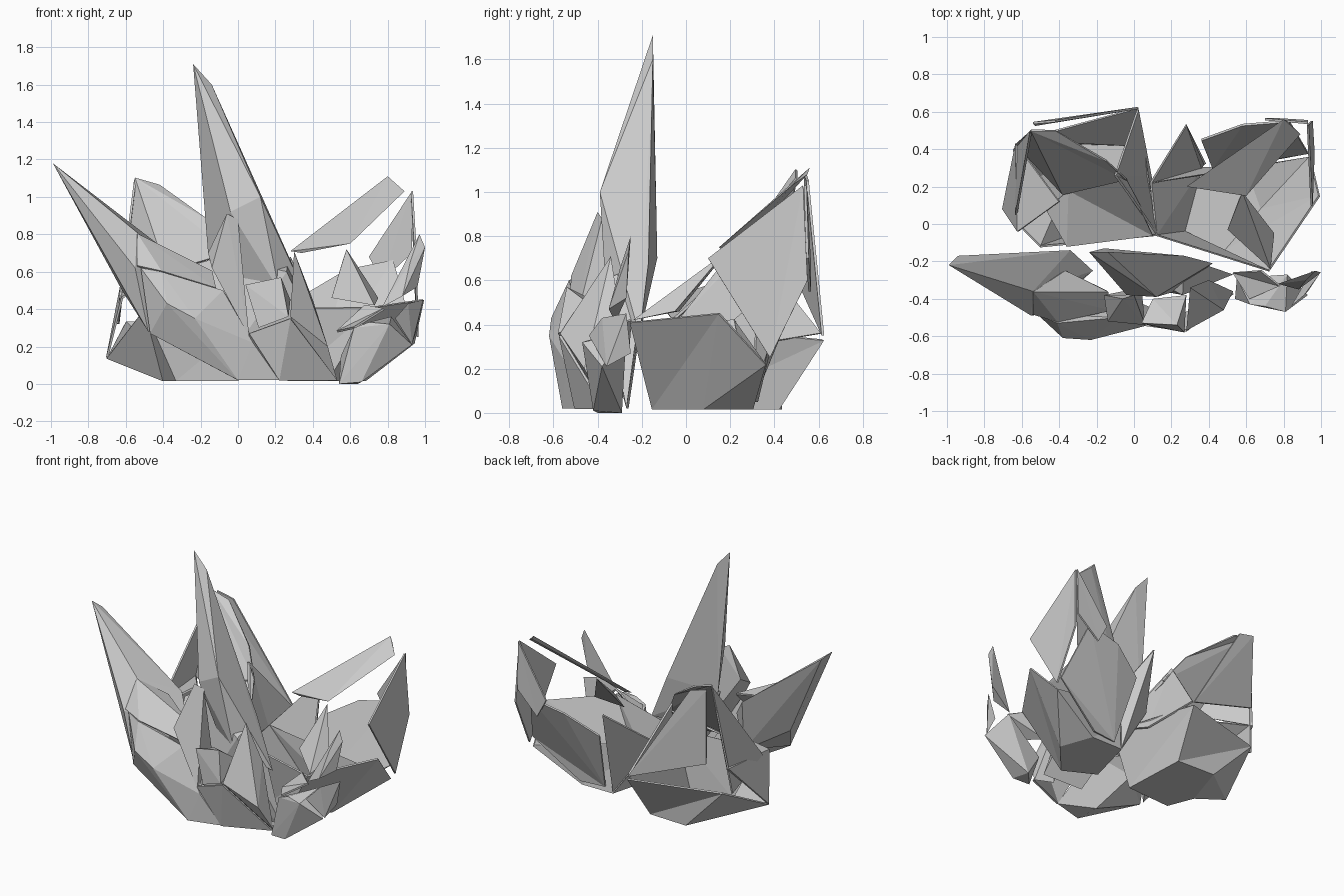
import bpy, bmesh


def make_object(name, bm):
    mesh = bpy.data.meshes.new(name)
    bm.normal_update()
    bm.to_mesh(mesh)
    bm.free()
    ob = bpy.data.objects.new(name, mesh)
    bpy.context.collection.objects.link(ob)
    return ob


def thicken(ob, thick=0.012):
    mod = ob.modifiers.new("thickness", "SOLIDIFY")
    mod.thickness = thick
    mod.offset = 0
    return ob


def shard(name, pts):
    """Solid crystal: convex hull of a few corners."""
    bm = bmesh.new()
    verts = [bm.verts.new(p) for p in pts]
    res = bmesh.ops.convex_hull(bm, input=verts)
    spare = {v for v in res["geom_interior"] + res["geom_unused"]
             if isinstance(v, bmesh.types.BMVert)}
    bmesh.ops.delete(bm, geom=list(spare), context="VERTS")
    return make_object(name, bm)


def plate(name, pts):
    """Thin broken sheet, fanned from its first corner."""
    bm = bmesh.new()
    v = [bm.verts.new(p) for p in pts]
    for a, b in zip(v[1:], v[2:]):
        bm.faces.new((v[0], a, b))
    return thicken(make_object(name, bm))


def bowl(name, floor, rim, z=0.02):
    """Open faceted base: flat floor and outward leaning walls."""
    bm = bmesh.new()
    low = [bm.verts.new((x, y, z)) for x, y in floor]
    top = [bm.verts.new(p) for p in rim]
    bm.faces.new(low[::-1])
    n = len(low)
    for i in range(n):
        j = (i + 1) % n
        bm.faces.new((low[i], low[j], top[j]))
        bm.faces.new((low[i], top[j], top[i]))
    return thicken(make_object(name, bm))


# Back right cluster: open base and upright sheets
bowl("back_right_base",
     [(0.27, -0.04), (0.48, -0.15), (0.68, 0.08), (0.60, 0.30), (0.36, 0.30)],
     [(0.12, -0.06, 0.40), (0.72, -0.25, 0.41), (0.99, 0.15, 0.45),
      (0.94, 0.36, 0.22), (0.09, 0.22, 0.42)])
plate("back_right_rear_wall",
      [(0.42, 0.30, 0.05), (0.60, 0.32, 0.05), (0.93, 0.38, 0.30),
       (0.83, 0.55, 0.66), (0.58, 0.53, 0.61), (0.36, 0.45, 0.48)])
plate("back_right_left_wall",
      [(0.36, 0.30, 0.03), (0.09, 0.22, 0.42), (0.28, 0.53, 0.68),
       (0.38, 0.32, 0.45)])
shard("back_right_blade",
      [(0.28, 0.20, 0.71), (0.80, 0.56, 1.11), (0.89, 0.48, 1.03),
       (0.60, 0.15, 0.75), (0.82, 0.55, 1.08), (0.34, 0.20, 0.70)])
plate("back_right_side_blade",
      [(0.93, 0.53, 1.03), (0.95, 0.10, 0.70), (0.96, 0.38, 0.25),
       (0.95, 0.55, 0.60)])
plate("back_right_rear_blade",
      [(0.93, 0.54, 1.03), (0.70, 0.56, 0.68), (0.77, 0.56, 0.55),
       (0.93, 0.55, 0.70)])
shard("back_right_inner_shard",
      [(0.58, 0.17, 0.72), (0.75, -0.05, 0.46), (0.73, -0.24, 0.42),
       (0.50, -0.03, 0.46), (0.56, 0.13, 0.66)])

# Back left cluster: open base with leaning sheets
bowl("back_left_base",
     [(-0.33, -0.06), (0.00, -0.04), (-0.02, 0.42), (-0.30, 0.43), (-0.40, 0.12)],
     [(-0.50, -0.12, 0.40), (0.12, -0.06, 0.40), (0.02, 0.62, 0.33),
      (-0.60, 0.45, 0.33), (-0.70, 0.08, 0.14)])
plate("back_left_main_sheet",
      [(-0.55, 0.50, 1.10), (-0.42, 0.50, 1.06), (-0.15, 0.34, 0.87),
       (-0.04, 0.24, 0.70), (-0.38, 0.16, 0.60), (-0.63, 0.43, 0.50)])
plate("back_left_rear_sheet",
      [(-0.54, 0.54, 1.08), (-0.42, 0.55, 1.05), (0.02, 0.62, 0.35),
       (-0.53, 0.53, 0.55)])
plate("back_left_right_sheet",
      [(-0.10, 0.26, 0.80), (0.02, 0.61, 0.36), (0.09, 0.25, 0.30),
       (0.12, -0.05, 0.40), (-0.04, 0.23, 0.70)])
plate("back_left_inner_sheet",
      [(-0.35, 0.18, 0.60), (-0.04, 0.24, 0.69), (0.10, -0.06, 0.42),
       (-0.36, -0.12, 0.50), (-0.47, 0.08, 0.52)])
plate("back_left_side_sheet",
      [(-0.63, 0.43, 0.50), (-0.70, 0.08, 0.14), (-0.62, -0.04, 0.46),
       (-0.40, 0.12, 0.60)])
plate("back_left_side_peak",
      [(-0.55, 0.50, 1.09), (-0.64, 0.40, 0.32), (-0.63, 0.05, 0.46)])

# Front left cluster: two great spikes over a blocky foot
shard("left_spike",
      [(-0.99, -0.22, 1.18), (-0.94, -0.17, 1.13), (-0.34, -0.14, 0.68),
       (-0.22, -0.25, 0.53), (-0.54, -0.36, 0.81), (-0.55, -0.49, 0.62),
       (-0.48, -0.48, 0.28), (-0.62, -0.28, 0.50), (-0.30, -0.22, 0.30)])
shard("tall_spike",
      [(-0.24, -0.15, 1.71), (-0.14, -0.15, 1.60), (0.12, -0.39, 1.00),
       (-0.16, -0.13, 0.70), (0.27, -0.17, 0.68), (0.42, -0.21, 0.35),
       (-0.04, -0.38, 0.92), (0.22, -0.36, 0.50), (0.05, -0.22, 0.40)])
shard("tall_spike_root",
      [(-0.16, -0.16, 0.70), (0.27, -0.18, 0.68), (0.53, -0.27, 0.02),
       (0.22, -0.26, 0.02), (0.05, -0.34, 0.28), (0.26, -0.38, 0.60)])
shard("front_foot",
      [(-0.47, -0.50, 0.27), (-0.38, -0.61, 0.43), (-0.23, -0.62, 0.35),
       (-0.52, -0.48, 0.62), (-0.41, -0.53, 0.60), (-0.08, -0.50, 0.50),
       (0.00, -0.56, 0.02), (0.22, -0.50, 0.02), (0.08, -0.54, 0.22),
       (-0.02, -0.40, 0.03), (-0.28, -0.36, 0.35)])
plate("front_foot_cap",
      [(-0.54, -0.36, 0.80), (-0.37, -0.25, 0.69), (-0.14, -0.36, 0.60),
       (-0.12, -0.46, 0.51), (-0.41, -0.52, 0.60), (-0.54, -0.48, 0.63)])
shard("front_middle_splinter",
      [(-0.16, -0.38, 0.70), (-0.06, -0.40, 0.91), (0.00, -0.38, 0.88),
       (0.06, -0.54, 0.25), (-0.14, -0.52, 0.62), (0.04, -0.34, 0.40)])
shard("front_block",
      [(0.04, -0.53, 0.53), (0.23, -0.54, 0.57), (0.11, -0.55, 0.30),
       (0.27, -0.58, 0.36), (0.10, -0.40, 0.50), (0.28, -0.38, 0.45)])
shard("front_right_blade",
      [(0.30, -0.34, 0.71), (0.53, -0.36, 0.02), (0.48, -0.46, 0.20),
       (0.28, -0.57, 0.36), (0.40, -0.32, 0.03), (0.40, -0.30, 0.45)])
plate("front_lower_sheet",
      [(0.28, -0.57, 0.35), (0.06, -0.54, 0.27), (0.22, -0.50, 0.02),
       (0.53, -0.37, 0.02)])

# Small front right cluster
shard("small_cluster_foot",
      [(0.54, -0.40, 0.0), (0.66, -0.42, 0.01), (0.64, -0.29, 0.0),
       (0.55, -0.29, 0.15), (0.62, -0.43, 0.30), (0.70, -0.44, 0.33),
       (0.81, -0.47, 0.32), (0.93, -0.38, 0.21), (0.82, -0.27, 0.36)])
shard("small_cluster_side",
      [(0.84, -0.44, 0.35), (0.93, -0.36, 0.21), (0.99, -0.27, 0.45),
       (0.91, -0.38, 0.43), (0.95, -0.25, 0.27)])
shard("small_cluster_tip",
      [(0.97, -0.25, 0.80), (1.0, -0.26, 0.73), (0.92, -0.30, 0.65),
       (0.77, -0.32, 0.41), (0.88, -0.35, 0.47), (0.96, -0.27, 0.52)])
plate("small_cluster_sheet",
      [(0.53, -0.26, 0.28), (0.68, -0.25, 0.42), (0.78, -0.33, 0.40),
       (0.62, -0.40, 0.30)])
